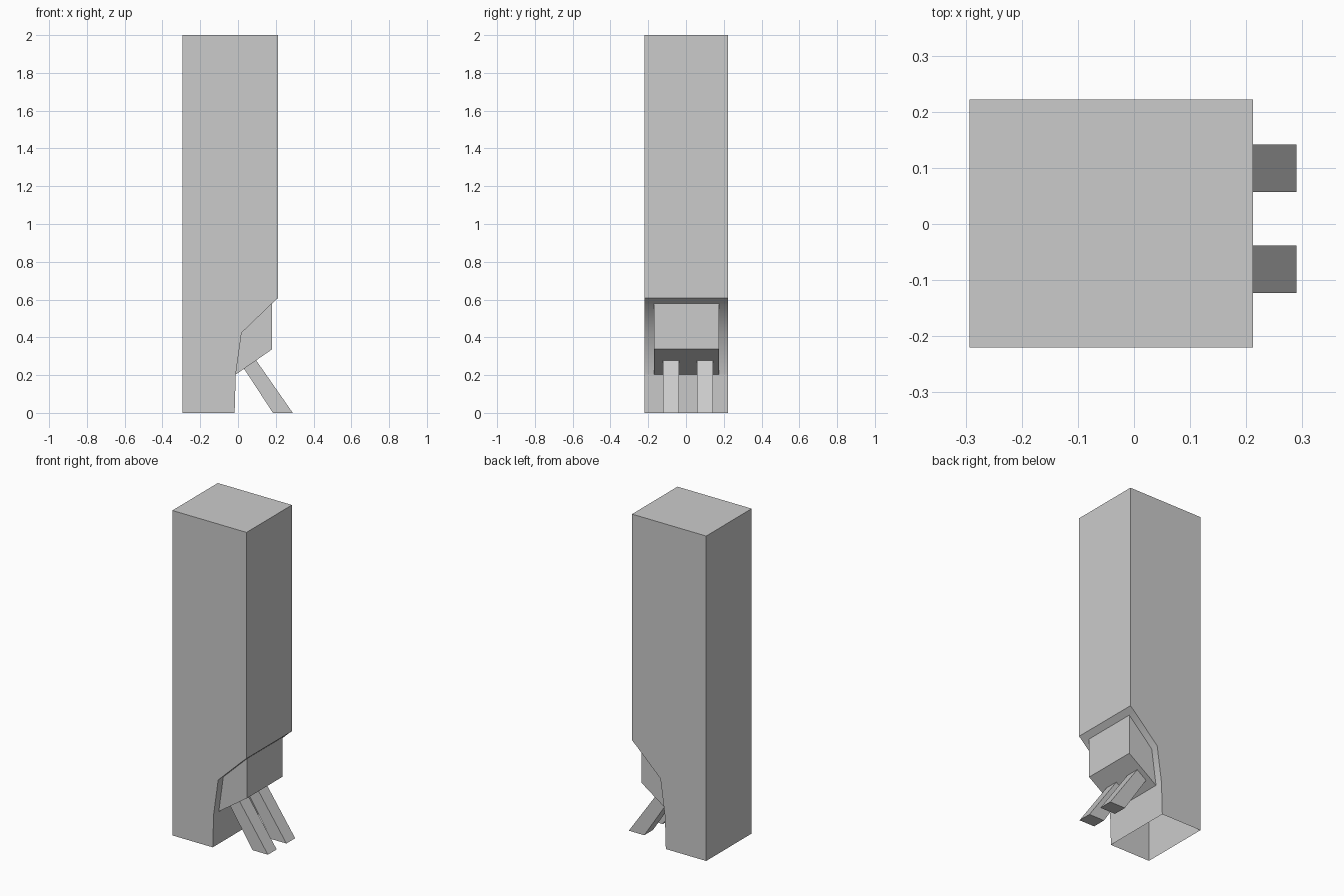
import bpy, bmesh, math

if "Cube" in bpy.data.objects:
    bpy.data.objects.remove(bpy.data.objects["Cube"])


def finish(name, bm):
    bmesh.ops.remove_doubles(bm, verts=bm.verts[:], dist=1e-4)
    bmesh.ops.recalc_face_normals(bm, faces=bm.faces[:])
    mesh = bpy.data.meshes.new(name)
    bm.to_mesh(mesh)
    bm.free()
    obj = bpy.data.objects.new(name, mesh)
    bpy.context.collection.objects.link(obj)
    return obj


def face(bm, coords):
    bm.faces.new([bm.verts.new(c) for c in coords])


def strip(bm, p, q, y0, y1):
    """Quad spanning y0..y1 between two profile points."""
    face(bm, [(p[0], y0, p[1]), (q[0], y0, q[1]), (q[0], y1, q[1]), (p[0], y1, p[1])])


def extrude_profile(name, pts, y0, y1, skip=()):
    """Profile extruded along y, leaving out the skipped edge strips."""
    bm = bmesh.new()
    for y in (y0, y1):
        face(bm, [(x, y, z) for x, z in pts])
    for i, p in enumerate(pts):
        if i not in skip:
            strip(bm, p, pts[(i + 1) % len(pts)], y0, y1)
    return finish(name, bm)


# Shared profile points (x, z)
LOW, MID, HIGH = (-0.012, 0.203), (0.019, 0.424), (0.181, 0.58)
Y0, Y1 = -0.22, 0.222
B0, B1 = -0.17, 0.175

# Column: open underneath, with a frame around the block opening
column = [(-0.293, 0), (-0.018, 0), LOW, MID, HIGH, (0.212, 0.608), (0.212, 2), (-0.293, 2)]
bm = bmesh.new()
for y in (Y0, Y1):
    face(bm, [(x, y, z) for x, z in column])
for i in range(1, len(column)):
    p, q = column[i], column[(i + 1) % len(column)]
    spans = [(Y0, B0), (B1, Y1)] if i in (2, 3) else [(Y0, Y1)]
    for a, b in spans:
        strip(bm, p, q, a, b)
body = finish("column", bm)
bpy.context.view_layer.objects.active = body
body.select_set(True)
bpy.ops.object.shade_smooth_by_angle(angle=math.radians(41))
body.select_set(False)

# Block growing out of the recess
extrude_profile("block", [HIGH, (0.181, 0.337), LOW, MID], B0, B1, skip=(2, 3))

# Two slanted prongs reaching the ground
prong = [(0.185, 0), (0.29, 0), (0.096, 0.278), (0.032, 0.234)]
for side, y in (("front", -0.123), ("back", 0.057)):
    extrude_profile(side + "_prong", prong, y, y + 0.085, skip=(2,))
